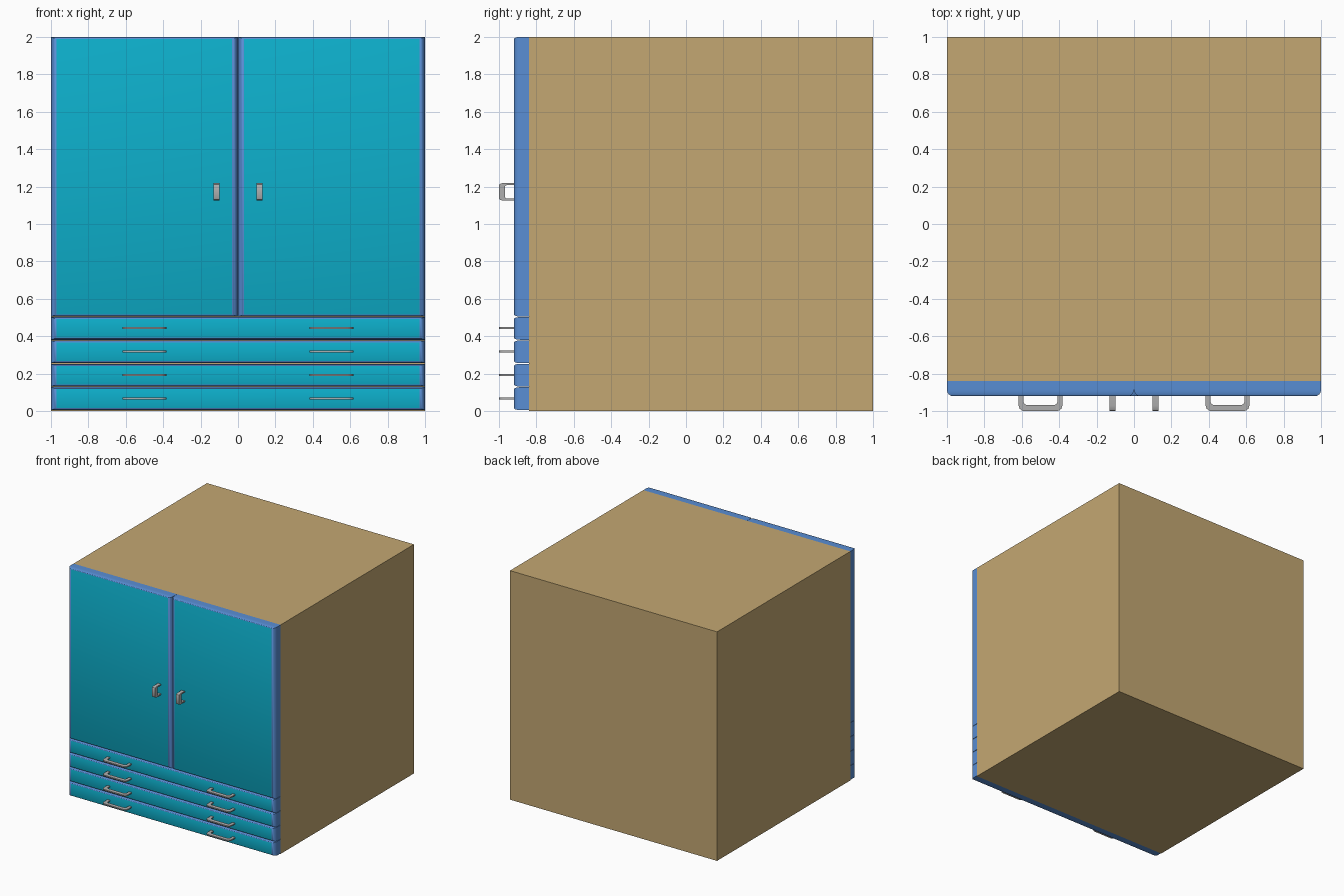
import bpy, bmesh, math

if "Cube" in bpy.data.objects:
    bpy.data.objects.remove(bpy.data.objects["Cube"])


def material(name, rgb):
    m = bpy.data.materials.new(name)
    m.diffuse_color = (*rgb, 1)
    m.use_nodes = True
    m.node_tree.nodes["Principled BSDF"].inputs["Base Color"].default_value = m.diffuse_color
    return m


WOOD = material("tan wood", (0.55, 0.39, 0.17))
BLUE = material("blue trim", (0.10, 0.27, 0.66))
TEAL = material("teal panel", (0.004, 0.43, 0.60))
METAL = material("grey metal", (0.43, 0.43, 0.43))


def finish(name, bm, mats, smooth=None):
    bmesh.ops.recalc_face_normals(bm, faces=bm.faces)
    me = bpy.data.meshes.new(name)
    bm.to_mesh(me)
    bm.free()
    for m in mats:
        me.materials.append(m)
    ob = bpy.data.objects.new(name, me)
    bpy.context.collection.objects.link(ob)
    if smooth:
        bpy.ops.object.select_all(action='DESELECT')
        ob.select_set(True)
        bpy.context.view_layer.objects.active = ob
        bpy.ops.object.shade_smooth_by_angle(angle=math.radians(smooth))
    return ob


BACK, FRONT = -0.84, -0.92


def rounded_front(name, x0, x1, z0, z1):
    """Slab whose front rim curves in to a coloured flat panel."""
    bm = bmesh.new()
    rx, rz, ry, n = 0.03, 0.011, 0.035, 6
    steps = [(0, BACK)]
    for i in range(n + 1):
        a = math.pi / 2 * i / n
        steps.append((1 - math.cos(a), FRONT + ry * (1 - math.sin(a))))
    rings = []
    for k, y in steps:
        dx, dz = rx * k, rz * k
        rings.append([bm.verts.new(p) for p in (
            (x0 + dx, y, z0 + dz), (x1 - dx, y, z0 + dz),
            (x1 - dx, y, z1 - dz), (x0 + dx, y, z1 - dz))])
    for a, b in zip(rings, rings[1:]):
        for i in range(4):
            j = (i + 1) % 4
            bm.faces.new((a[i], a[j], b[j], b[i]))
    bm.faces.new(rings[0])
    panel = bm.faces.new(rings[-1])
    panel.material_index = 1
    finish(name, bm, [BLUE, TEAL], 35)


# Half outlines of the pull handle: (along, depth from the door face)
OUTER = [(0.1175, -0.005), (0.1175, 0.05), (0.112, 0.067), (0.100, 0.077), (0.085, 0.08)]
INNER = [(0.091, -0.005), (0.091, 0.030), (0.087, 0.040), (0.080, 0.046), (0.072, 0.047)]


def handle(name, cx, cz, scale, width, upright):
    bm = bmesh.new()
    mirror = lambda pts: pts + [(-u, d) for u, d in reversed(pts)]
    sections = []
    for (uo, do), (ui, di) in zip(mirror(OUTER), mirror(INNER)):
        ring = []
        for u, d, w in ((uo, do, -1), (uo, do, 1), (ui, di, 1), (ui, di, -1)):
            u, w = u * scale, w * width / 2
            x, z = (w, u) if upright else (u, w)
            ring.append(bm.verts.new((cx + x, FRONT - d, cz + z)))
        sections.append(ring)
    for a, b in zip(sections, sections[1:]):
        for i in range(4):
            j = (i + 1) % 4
            bm.faces.new((a[i], a[j], b[j], b[i]))
    bm.faces.new(sections[0])
    bm.faces.new(sections[-1])
    finish(name, bm, [METAL], 35)


# Cabinet body
bm = bmesh.new()
bmesh.ops.create_cube(bm, size=1)
for v in bm.verts:
    v.co = (v.co.x * 2, 0.08 + v.co.y * 1.84, 1 + v.co.z * 2)
finish("cabinet_body", bm, [WOOD])

# Doors with upright handles
for side, s in (("left", -1), ("right", 1)):
    xs = sorted((s * 0.001, s * 1.0))
    rounded_front(side + "_door", xs[0], xs[1], 0.505, 2.0)
    handle(side + "_door_handle", s * 0.115, 1.172, 0.405, 0.03, True)

# Drawers with two level handles each
for i in range(4):
    z = 0.068 + 0.125 * i
    rounded_front(f"drawer_{i + 1}", -1, 1, z - 0.063 + (0.001 if i else 0), z + 0.0595)
    for side, s in (("left", -1), ("right", 1)):
        handle(f"drawer_{i + 1}_{side}_handle", s * 0.5, z, 1, 0.01, False)
